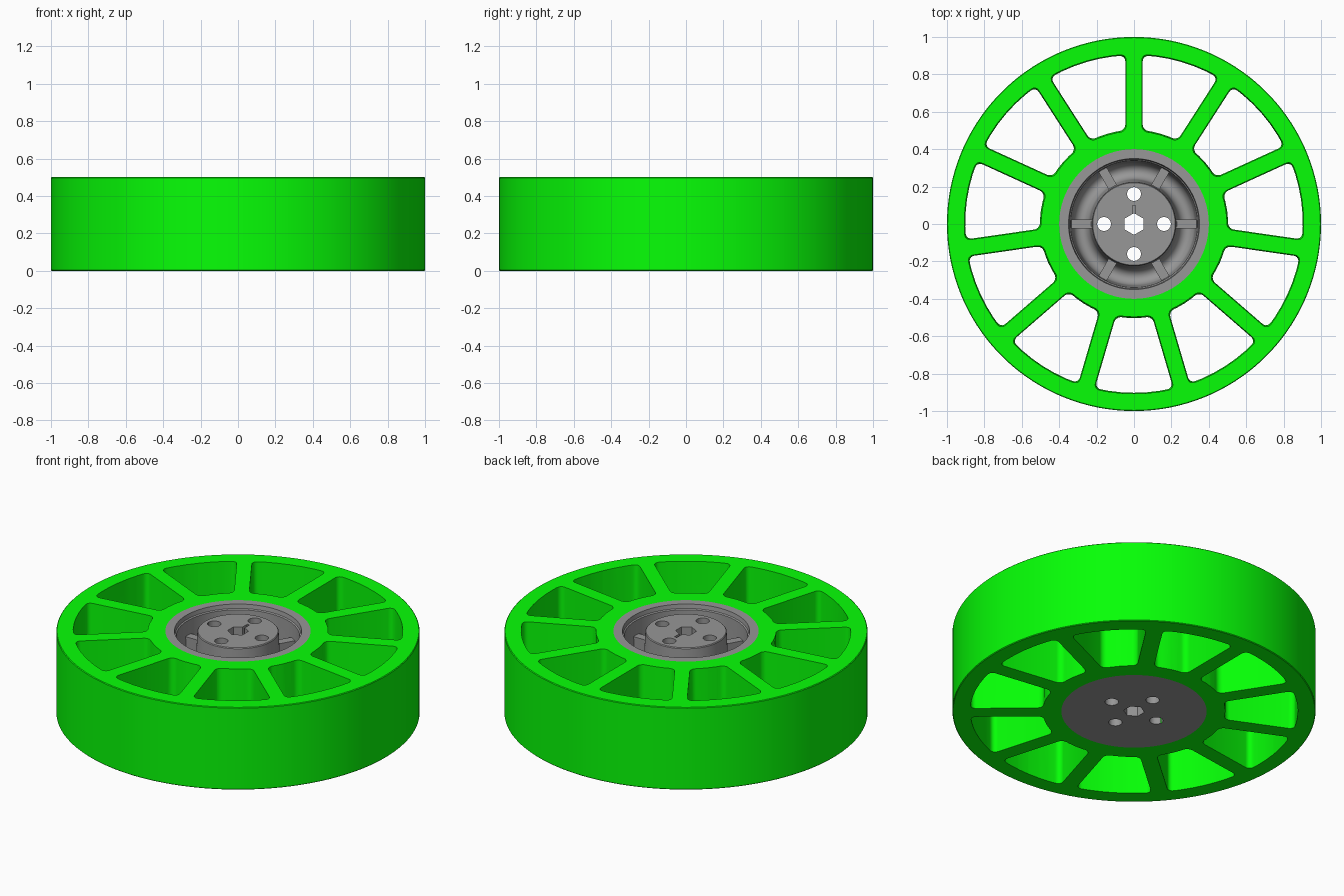
import bpy, bmesh
from math import pi, sin, cos, asin, radians

if "Cube" in bpy.data.objects:
    bpy.data.objects.remove(bpy.data.objects["Cube"])

SEG = 132
SPOKES = 11
HALF_SPOKE = 0.044
R_IN, R_OUT = 0.5, 0.905


def add_object(name, bm):
    bmesh.ops.recalc_face_normals(bm, faces=bm.faces)
    mesh = bpy.data.meshes.new(name)
    bm.to_mesh(mesh)
    bm.free()
    ob = bpy.data.objects.new(name, mesh)
    bpy.context.collection.objects.link(ob)
    return ob


def activate(ob):
    bpy.ops.object.select_all(action='DESELECT')
    ob.select_set(True)
    bpy.context.view_layer.objects.active = ob


def lathe(name, profile, closed):
    """Revolve an (r, z) profile about the z axis."""
    bm = bmesh.new()
    vs = [bm.verts.new((r, 0, z)) for r, z in profile]
    edges = [bm.edges.new(p) for p in zip(vs, vs[1:])]
    if closed:
        edges.append(bm.edges.new((vs[-1], vs[0])))
    bmesh.ops.spin(bm, geom=vs + edges, cent=(0, 0, 0), axis=(0, 0, 1),
                   angle=2 * pi, steps=SEG, use_duplicate=False)
    bmesh.ops.remove_doubles(bm, verts=bm.verts, dist=1e-5)
    return add_object(name, bm)


def prism(bm, pts, z0, z1, draft=0.0):
    """Extrude an outline, widening upwards by draft; returns upright edges."""
    n = len(pts)
    cx, cy = sum(p[0] for p in pts) / n, sum(p[1] for p in pts) / n

    def ring(k, z):
        return [bm.verts.new((cx + (x - cx) * k, cy + (y - cy) * k, z))
                for x, y in pts]
    lo, hi = ring(1 - draft, z0), ring(1 + draft, z1)
    bm.faces.new(lo[::-1])
    bm.faces.new(hi)
    for i in range(n):
        j = (i + 1) % n
        bm.faces.new((lo[i], lo[j], hi[j], hi[i]))
    return [bm.edges.get((a, b)) for a, b in zip(lo, hi)]


def cut(target, bm):
    cutter = add_object("cutter", bm)
    cutter.hide_render = True
    mod = target.modifiers.new("cut", 'BOOLEAN')
    mod.operation = 'DIFFERENCE'
    mod.solver = 'EXACT'
    mod.object = cutter
    activate(target)
    bpy.ops.object.modifier_apply(modifier=mod.name)
    bpy.data.objects.remove(cutter, do_unlink=True)


def ngon(n, r, cx=0, cy=0, start=0.0):
    return [(cx + r * cos(start + 2 * pi * i / n),
             cy + r * sin(start + 2 * pi * i / n)) for i in range(n)]


def paint(ob, name, color):
    mat = bpy.data.materials.get(name) or bpy.data.materials.new(name)
    mat.diffuse_color = color
    mat.use_nodes = True
    mat.node_tree.nodes["Principled BSDF"].inputs["Base Color"].default_value = mat.diffuse_color
    ob.data.materials.clear()
    ob.data.materials.append(mat)


# Green wheel: ring with finely chamfered rim
wheel = lathe("spoked_wheel", [(0.4, 0), (0.996, 0), (1, 0.004), (1, 0.496),
                               (0.996, 0.5), (0.4, 0.5)], True)

# Windows between the spokes, with rounded corners and a slight draft
bm = bmesh.new()
corners = []
for k in range(SPOKES):
    a0 = pi / 2 + 2 * pi * k / SPOKES
    a1 = a0 + 2 * pi / SPOKES
    pts = []
    for r, n, flip in ((R_OUT, 6, False), (R_IN, 4, True)):
        d = asin(HALF_SPOKE / r)
        arc = [a0 + d + (a1 - a0 - 2 * d) * i / n for i in range(n + 1)]
        pts += [(r * cos(a), r * sin(a)) for a in (arc[::-1] if flip else arc)]
    up = prism(bm, pts, -0.1, 0.6, 0.02)
    corners += [up[0], up[6], up[7], up[11]]
bmesh.ops.bevel(bm, geom=corners, offset=0.032, offset_type='OFFSET',
                segments=5, profile=0.5, affect='EDGES')
cut(wheel, bm)

# Grey hub: rim, deep round-bottomed groove and central boss
bowl = [(0.2825 + 0.0455 * cos(pi * i / 14), 0.21 - 0.055 * sin(pi * i / 14))
        for i in range(15)]
hub = lathe("hub", [(0, 0), (0.4, 0), (0.4, 0.5), (0.35, 0.5), (0.346, 0.475),
                    (0.339, 0.47)] + bowl +
            [(0.224, 0.495), (0.22, 0.5), (0, 0.5)], False)

# Bolt holes and hexagonal shaft hole, then the narrow keyway
bm = bmesh.new()
for i in range(4):
    a = i * pi / 2
    prism(bm, ngon(32, 0.037, 0.16 * cos(a), 0.16 * sin(a)), -0.1, 0.6)
prism(bm, ngon(6, 0.058, start=pi / 2), -0.1, 0.6)
cut(hub, bm)
bm = bmesh.new()
prism(bm, [(-0.008, 0), (0.008, 0), (0.008, 0.1), (-0.008, 0.1)], 0.4, 0.6)
cut(hub, bm)

# Six ribs across the groove
bm = bmesh.new()
for i in range(6):
    c, s = cos(i * pi / 3), sin(i * pi / 3)
    box = [(0.222, -0.025), (0.339, -0.025), (0.339, 0.025), (0.222, 0.025)]
    prism(bm, [(x * c - y * s, x * s + y * c) for x, y in box], 0.15, 0.385)
ribs = add_object("groove_ribs", bm)

# Finish: colours and smooth curved walls
paint(wheel, "green", (0.002, 1.0, 0.002, 1))
for ob in (hub, ribs):
    paint(ob, "dark_grey", (0.31, 0.31, 0.31, 1))
for ob in (wheel, hub):
    activate(ob)
    bpy.ops.object.shade_smooth_by_angle(angle=radians(30))
